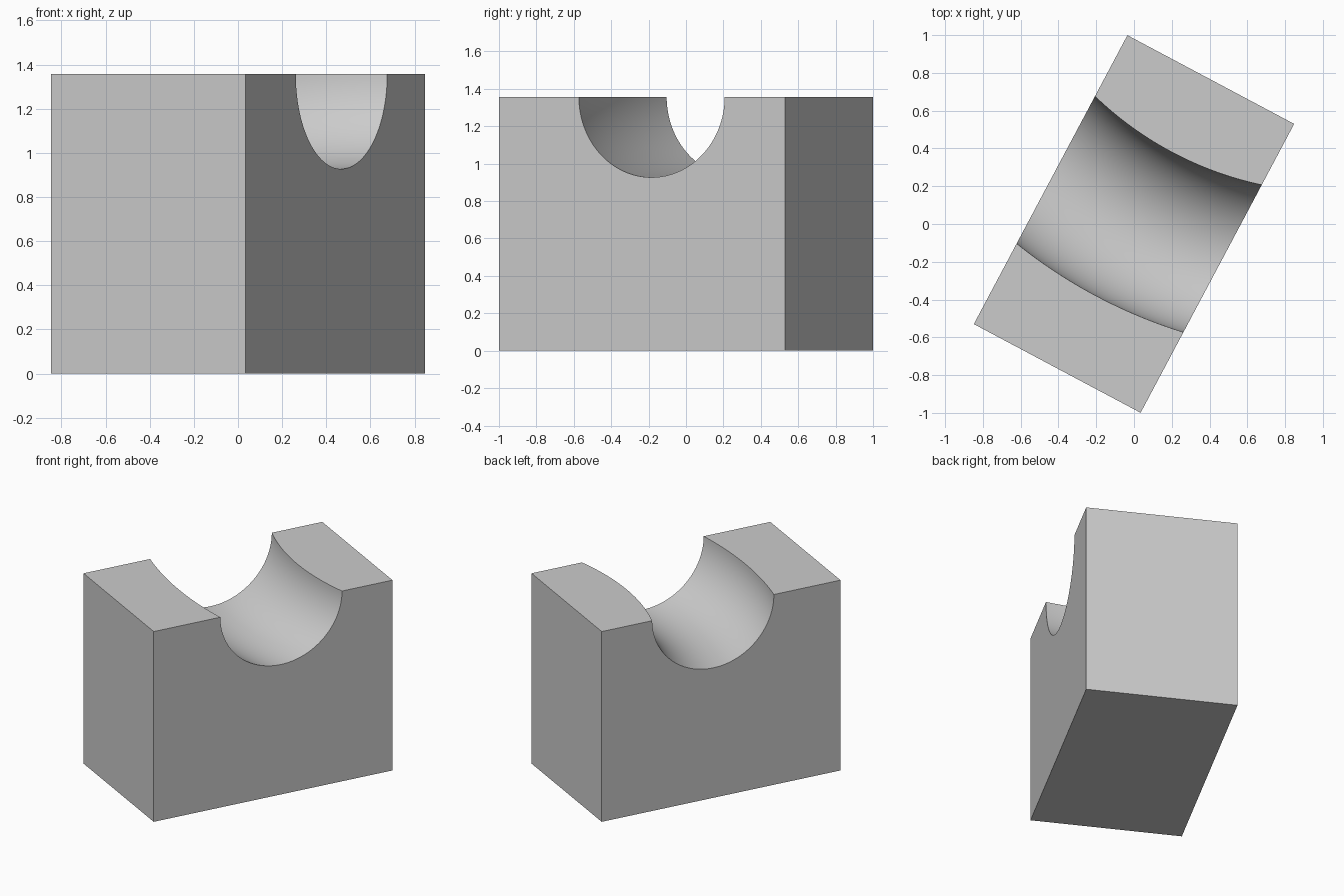
import bpy, bmesh, math

if "Cube" in bpy.data.objects:
    bpy.data.objects.remove(bpy.data.objects["Cube"], do_unlink=True)

WIDTH, LENGTH, HEIGHT = 1.0, 1.732, 1.357
BEND, TUBE = 2.25, 0.43          # curved channel: bend radius and tube radius
TURN = math.radians(-28)
STATIONS, ARC = 32, 64

grey = bpy.data.materials.new("light grey")
grey.use_nodes = True
colour = (0.6, 0.6, 0.6, 1)
grey.diffuse_color = colour
grey.node_tree.nodes["Principled BSDF"].inputs["Base Color"].default_value = colour


def section(x):
    """Outline of the block at x, with the bent round channel in its top."""
    half = LENGTH / 2
    points = [(x, half, HEIGHT), (x, half, 0), (x, -half, 0), (x, -half, HEIGHT)]
    for i in range(ARC + 1):
        a = math.pi * i / ARC
        radius = BEND + TUBE * math.cos(a)
        points.append((x, BEND - math.sqrt(radius ** 2 - x ** 2),
                       HEIGHT - TUBE * math.sin(a)))
    return points


# Loft the sections across the width and cap both ends
bm = bmesh.new()
rings = []
for i in range(STATIONS + 1):
    x = WIDTH * (i / STATIONS - 0.5)
    rings.append([bm.verts.new(p) for p in section(x)])
for a, b in zip(rings, rings[1:]):
    for j in range(len(a)):
        k = (j + 1) % len(a)
        bm.faces.new((a[j], a[k], b[k], b[j]))
bm.faces.new(rings[0])
bm.faces.new(rings[-1])
bmesh.ops.recalc_face_normals(bm, faces=bm.faces)

mesh = bpy.data.meshes.new("channel_block")
bm.to_mesh(mesh)
bm.free()
mesh.materials.append(grey)
block = bpy.data.objects.new("channel_block", mesh)
block.rotation_euler.z = TURN
bpy.context.collection.objects.link(block)

# Smooth channel, crisp block edges
bpy.ops.object.select_all(action='DESELECT')
block.select_set(True)
bpy.context.view_layer.objects.active = block
bpy.ops.object.shade_smooth_by_angle(angle=math.radians(30))
